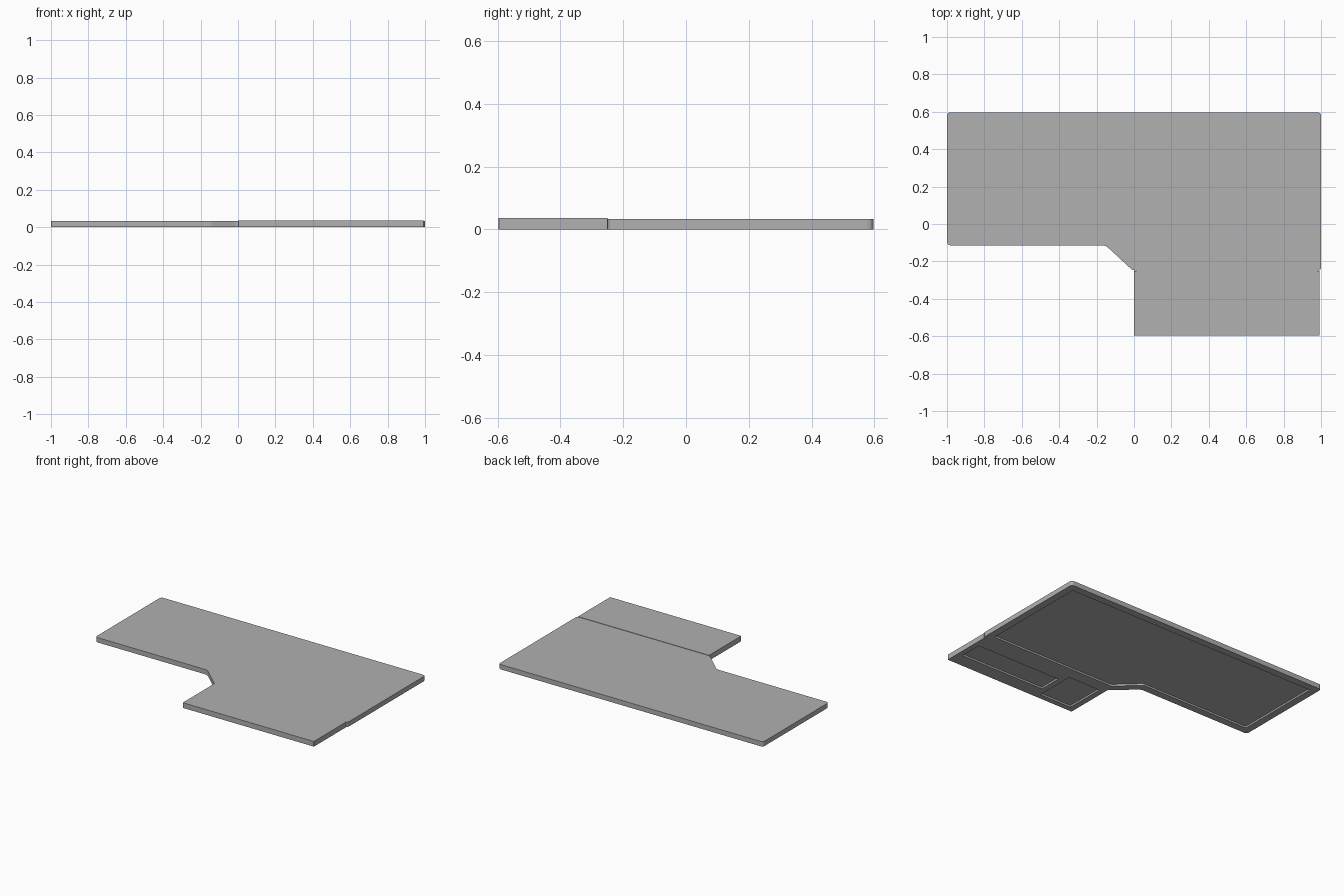
import bpy, bmesh

if "Cube" in bpy.data.objects:
    bpy.data.objects.remove(bpy.data.objects["Cube"])

# Mid-grey surface shared by both slabs
grey = bpy.data.materials.new("mid_grey")
grey.diffuse_color = (0.44, 0.44, 0.44, 1)
grey.use_nodes = True
grey.node_tree.nodes["Principled BSDF"].inputs["Base Color"].default_value = grey.diffuse_color


def prism(name, pts, z0, z1, radius=0.0):
    """Extrude a flat outline upward, with optional rounded vertical corners."""
    bm = bmesh.new()
    face = bm.faces.new([bm.verts.new((x, y, z0)) for x, y in pts])
    ext = bmesh.ops.extrude_face_region(bm, geom=[face])
    top = [v for v in ext["geom"] if isinstance(v, bmesh.types.BMVert)]
    bmesh.ops.translate(bm, verts=top, vec=(0, 0, z1 - z0))
    if radius:
        edges = [e for e in bm.edges if abs(e.verts[0].co.z - e.verts[1].co.z) > 1e-5]
        bmesh.ops.bevel(bm, geom=edges, offset=radius, segments=3,
                        affect='EDGES', profile=0.5)
    bmesh.ops.recalc_face_normals(bm, faces=bm.faces)
    mesh = bpy.data.meshes.new(name)
    bm.to_mesh(mesh)
    bm.free()
    mesh.materials.append(grey)
    obj = bpy.data.objects.new(name, mesh)
    bpy.context.collection.objects.link(obj)
    return obj


def rect(x0, x1, y0, y1):
    return [(x0, y0), (x1, y0), (x1, y1), (x0, y1)]


def recess(obj, pts, depth, radius=0.0):
    """Cut a shallow pocket into the underside."""
    cutter = prism("pocket_cutter", pts, -0.05, depth, radius)
    cutter.hide_render = True
    mod = obj.modifiers.new("pocket", 'BOOLEAN')
    mod.operation = 'DIFFERENCE'
    mod.solver = 'EXACT'
    mod.object = cutter
    bpy.context.view_layer.objects.active = obj
    bpy.ops.object.modifier_apply(modifier=mod.name)
    bpy.data.objects.remove(cutter)


# Main slab with the angled notch and one large underside pocket
main = prism("main_slab", [(-1, 0.597), (-1, -0.114), (-0.152, -0.114),
                           (-0.005, -0.25), (1, -0.25), (1, 0.597)],
             0, 0.033, 0.018)
recess(main, [(-0.95, 0.547), (-0.95, -0.064), (-0.132, -0.064),
              (0.015, -0.2), (0.95, -0.2), (0.95, 0.547)], 0.012, 0.01)

# Front slab, slightly thicker, with a square and a long pocket
front = prism("front_slab", rect(0.0, 0.992, -0.597, -0.25), 0, 0.0355, 0.003)
recess(front, rect(0.04, 0.28, -0.56, -0.285), 0.012)
recess(front, rect(0.32, 0.955, -0.50, -0.345), 0.012)
